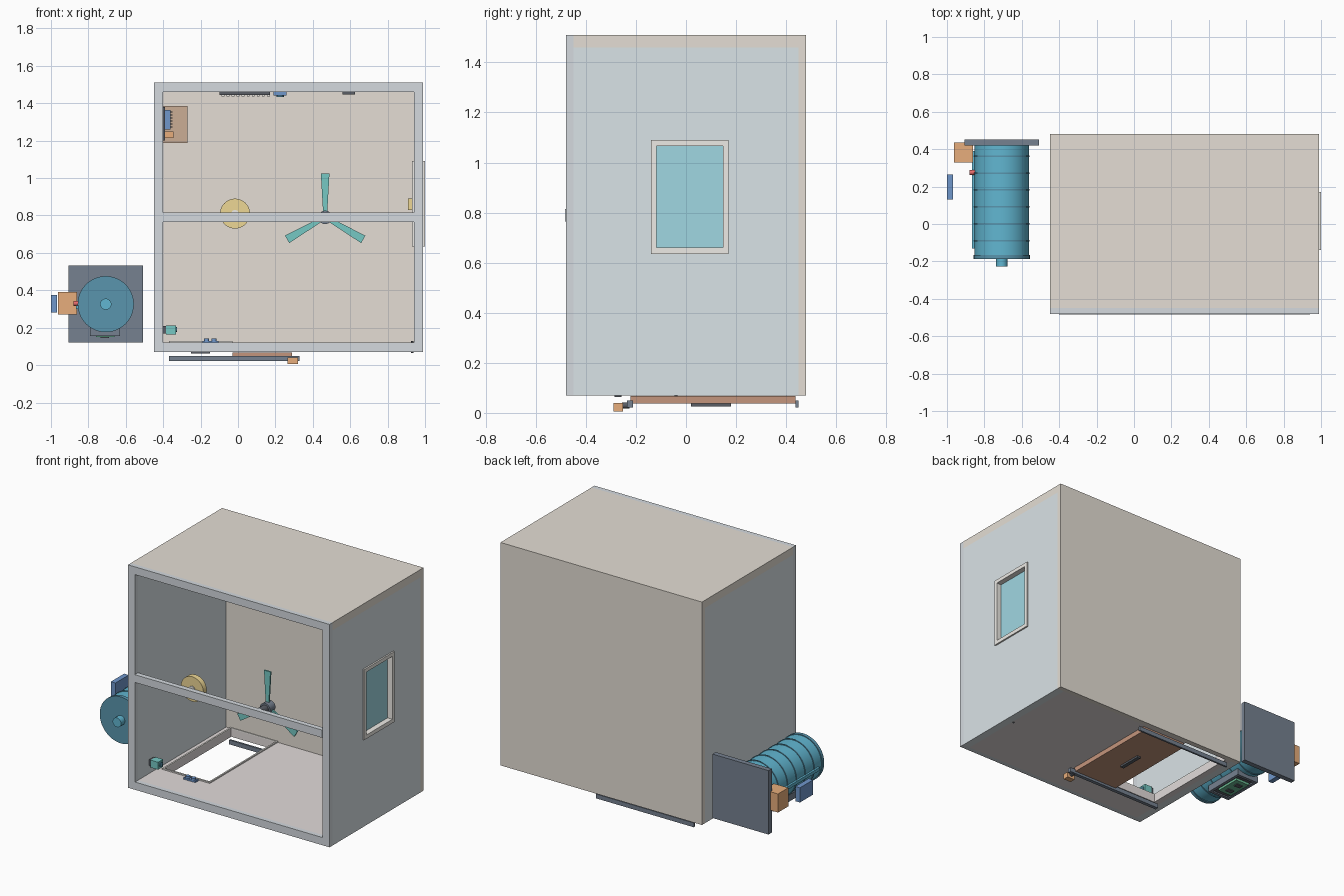
import bpy, bmesh, math
from mathutils import Matrix, Vector

if "Cube" in bpy.data.objects:
    bpy.data.objects.remove(bpy.data.objects["Cube"])

MATS = {}
COLORS = {
    "tan": (0.78, 0.73, 0.66), "wall": (0.70, 0.77, 0.80), "frame": (0.66, 0.70, 0.74),
    "floor": (0.76, 0.71, 0.70), "slate": (0.18, 0.22, 0.28), "dark": (0.10, 0.11, 0.13),
    "rust": (0.55, 0.30, 0.20), "brown": (0.60, 0.42, 0.30), "orange": (0.80, 0.42, 0.20),
    "teal": (0.18, 0.58, 0.55), "gold": (0.85, 0.68, 0.30), "cream": (0.85, 0.83, 0.79),
    "glass": (0.35, 0.68, 0.76), "blue": (0.16, 0.31, 0.60), "drum": (0.12, 0.47, 0.64),
    "cap": (0.10, 0.30, 0.42), "green": (0.15, 0.50, 0.30), "red": (0.80, 0.15, 0.15),
}


def finish(name, bm, color):
    bmesh.ops.recalc_face_normals(bm, faces=bm.faces)
    me = bpy.data.meshes.new(name)
    bm.to_mesh(me)
    bm.free()
    ob = bpy.data.objects.new(name, me)
    bpy.context.collection.objects.link(ob)
    if color not in MATS:
        MATS[color] = bpy.data.materials.new(color)
        MATS[color].diffuse_color = (*COLORS[color], 1)
    me.materials.append(MATS[color])
    return ob


def box(name, x, y, z, color):
    bm = bmesh.new()
    size = Matrix.Diagonal((x[1] - x[0], y[1] - y[0], z[1] - z[0], 1))
    mid = Matrix.Translation((sum(x) / 2, sum(y) / 2, sum(z) / 2))
    bmesh.ops.create_cube(bm, size=1, matrix=mid @ size)
    return finish(name, bm, color)


def cyl(name, start, end, r, color, sides=48):
    a, b = Vector(start), Vector(end)
    bm = bmesh.new()
    m = Matrix.Translation((a + b) / 2) @ (b - a).to_track_quat('Z', 'Y').to_matrix().to_4x4()
    bmesh.ops.create_cone(bm, cap_ends=True, segments=sides, radius1=r, radius2=r,
                          depth=(b - a).length, matrix=m)
    ob = finish(name, bm, color)
    bpy.ops.object.select_all(action='DESELECT')
    ob.select_set(True)
    bpy.context.view_layer.objects.active = ob
    bpy.ops.object.shade_smooth_by_angle()
    return ob


def ring(name, axis, outer, inner, depth, color):
    """Rectangular plate with a rectangular hole; rects are (u0, u1, v0, v1) across the axis."""
    def place(u, v):
        p = [u, v]
        p.insert(axis, depth[0])
        return p
    bm = bmesh.new()
    loops = [[bm.verts.new(place(u, v)) for u, v in ((r[0], r[2]), (r[1], r[2]), (r[1], r[3]), (r[0], r[3]))]
             for r in (outer, inner)]
    o, i = loops
    faces = [bm.faces.new((o[k], o[(k + 1) % 4], i[(k + 1) % 4], i[k])) for k in range(4)]
    ext = bmesh.ops.extrude_face_region(bm, geom=faces, use_keep_orig=True)
    move = [0, 0, 0]
    move[axis] = depth[1] - depth[0]
    bmesh.ops.translate(bm, vec=move, verts=[e for e in ext["geom"] if isinstance(e, bmesh.types.BMVert)])
    return finish(name, bm, color)


# Cabinet shell
box("back_wall", (-0.45, 0.99), (0.45, 0.48), (0.07, 1.51), "tan")
box("roof", (-0.45, 0.99), (-0.45, 0.45), (1.46, 1.51), "tan")
box("left_wall", (-0.45, -0.40), (-0.45, 0.45), (0.07, 1.46), "wall")
ring("right_wall", 0, (-0.45, 0.45, 0.07, 1.46), (-0.125, 0.155, 0.65, 1.075), (0.94, 0.99), "wall")
ring("floor", 2, (-0.40, 0.94, -0.45, 0.45), (-0.36, -0.04, -0.235, 0.445), (0.07, 0.12), "floor")
ring("front_frame", 1, (-0.45, 0.99, 0.07, 1.51), (-0.40, 0.94, 0.12, 1.46), (-0.48, -0.45), "frame")
box("front_middle_rail", (-0.40, 0.94), (-0.483, -0.45), (0.765, 0.815), "frame")

# Window
ring("window_frame", 0, (-0.14, 0.17, 0.635, 1.09), (-0.118, 0.148, 0.66, 1.066), (0.93, 1.0), "cream")
box("window_glass", (0.955, 0.965), (-0.118, 0.148), (0.66, 1.066), "glass")
box("window_latch", (0.91, 0.93), (0.0, 0.03), (0.83, 0.89), "gold")

# Sliding floor hatch
ring("hatch_rim", 2, (-0.37, -0.03, -0.245, 0.449), (-0.36, -0.04, -0.235, 0.445), (0.12, 0.128), "cream")
box("hatch_door", (-0.03, 0.29), (-0.222, 0.437), (0.037, 0.068), "rust")
box("hatch_handle", (0.10, 0.125), (0.02, 0.18), (0.025, 0.037), "dark")
for name, y in (("front", (-0.235, -0.212)), ("back", (0.437, 0.449))):
    box(name + "_hatch_rail", (-0.37, 0.33), y, (0.022, 0.05), "slate")
box("hatch_motor", (0.265, 0.32), (-0.29, -0.252), (0.005, 0.04), "orange")
cyl("hatch_motor_shaft", (0.292, -0.255, 0.03), (0.292, -0.225, 0.03), 0.012, "dark", 24)

# Small floor sensors
box("floor_sensor_board", (-0.19, -0.105), (-0.285, -0.255), (0.12, 0.13), "blue")
for k, x in enumerate((-0.168, -0.128)):
    cyl(f"floor_sensor_eye_{k}", (x, -0.27, 0.13), (x, -0.27, 0.143), 0.014, "blue", 24)
box("underside_sensor", (-0.25, -0.15), (-0.285, -0.258), (0.063, 0.07), "dark")
cyl("cable_pin", (0.932, -0.04, 0.066), (0.932, -0.04, 0.128), 0.006, "dark", 16)
box("wall_sensor_mount", (-0.40, -0.385), (-0.335, -0.295), (0.17, 0.21), "dark")
box("wall_sensor", (-0.385, -0.332), (-0.342, -0.29), (0.165, 0.213), "teal")
cyl("wall_sensor_lens", (-0.335, -0.316, 0.19), (-0.326, -0.316, 0.19), 0.014, "cap", 24)

# Round sounder behind the middle rail
cyl("sounder_disc", (-0.016, -0.445, 0.81), (-0.016, -0.41, 0.81), 0.08, "gold")
cyl("sounder_hub", (-0.016, -0.45, 0.81), (-0.016, -0.40, 0.81), 0.02, "cream", 24)

# Fan
FX, FZ = 0.466, 0.79
cyl("fan_motor", (FX, -0.45, FZ), (FX, -0.385, FZ), 0.025, "dark", 32)
cyl("fan_hub", (FX, -0.39, FZ), (FX, -0.335, FZ), 0.036, "slate", 32)
for k in range(3):
    bm = bmesh.new()
    f = bm.faces.new([bm.verts.new((u, -0.367, v)) for u, v in
                      ((-0.011, 0.025), (0.011, 0.025), (0.023, 0.235), (-0.023, 0.235))])
    ext = bmesh.ops.extrude_face_region(bm, geom=[f], use_keep_orig=True)
    bmesh.ops.translate(bm, vec=(0, 0.01, 0),
                        verts=[e for e in ext["geom"] if isinstance(e, bmesh.types.BMVert)])
    turn = Matrix.Translation((FX, 0, FZ)) @ Matrix.Rotation(k * math.tau / 3, 4, 'Y')
    bmesh.ops.transform(bm, matrix=turn, verts=bm.verts)
    finish(f"fan_blade_{k}", bm, "teal")

# Ceiling light strip and sensors
box("light_strip", (-0.10, 0.17), (-0.02, 0.02), (1.445, 1.46), "dark")
for k in range(10):
    x = -0.088 + k * 0.027
    box(f"light_bead_{k}", (x, x + 0.015), (-0.01, 0.01), (1.436, 1.445), "cream")
box("ceiling_sensor", (0.19, 0.26), (-0.03, 0.03), (1.442, 1.46), "blue")
cyl("ceiling_sensor_eye", (0.225, 0, 1.434), (0.225, 0, 1.442), 0.02, "cap", 24)
box("ceiling_switch", (0.56, 0.625), (-0.02, 0.02), (1.447, 1.46), "dark")

# Control board with its backing plate
box("control_plate", (-0.40, -0.27), (0.40, 0.45), (1.187, 1.385), "brown")
box("control_board", (-0.40, -0.39), (0.20, 0.38), (1.20, 1.38), "dark")
box("control_module", (-0.39, -0.36), (0.24, 0.34), (1.26, 1.365), "blue")
box("control_terminal", (-0.39, -0.345), (0.24, 0.34), (1.215, 1.25), "orange")
for k in range(6):
    z = 1.27 + k * 0.016
    box(f"control_pin_{k}", (-0.36, -0.35), (0.26, 0.32), (z, z + 0.006), "dark")

# Drum
DX, DZ = -0.707, 0.326
cyl("drum_body", (DX, -0.17, DZ), (DX, 0.42, DZ), 0.145, "drum", 64)
for k in range(7):
    y = 0.363 - k * 0.0905
    cyl(f"drum_rib_{k}", (DX, y - 0.004, DZ), (DX, y + 0.004, DZ), 0.149, "cap", 64)
cyl("drum_front_cap", (DX, -0.187, DZ), (DX, -0.165, DZ), 0.15, "cap", 64)
cyl("drum_outlet", (DX, -0.227, DZ), (DX, -0.187, DZ), 0.03, "drum", 32)
box("drum_back_plate", (-0.907, -0.507), (0.42, 0.453), (0.12, 0.533), "slate")
box("drum_side_strip", (-0.865, -0.848), (-0.13, 0.39), (0.30, 0.32), "drum")
box("drum_motor", (-0.962, -0.86), (0.33, 0.435), (0.27, 0.39), "orange")
box("side_module", (-1.0, -0.967), (0.13, 0.265), (0.28, 0.375), "blue")
cyl("indicator_lamp", (-0.88, 0.275, 0.33), (-0.85, 0.275, 0.33), 0.013, "red", 24)

# Electronics tray under the drum
ring("tray_frame", 2, (-0.79, -0.63, -0.04, 0.24), (-0.77, -0.65, -0.02, 0.22), (0.157, 0.20), "slate")
box("tray_floor", (-0.785, -0.635), (-0.035, 0.235), (0.165, 0.19), "dark")
box("tray_board", (-0.76, -0.66), (0.02, 0.19), (0.15, 0.165), "green")
for k, y in enumerate((0.05, 0.13)):
    box(f"tray_chip_{k}", (-0.735, -0.69), (y, y + 0.03), (0.145, 0.15), "dark")

for m in bpy.data.materials:
    if m.users and not m.is_grease_pencil:
        m.use_nodes = True
        m.node_tree.nodes["Principled BSDF"].inputs["Base Color"].default_value = m.diffuse_color
